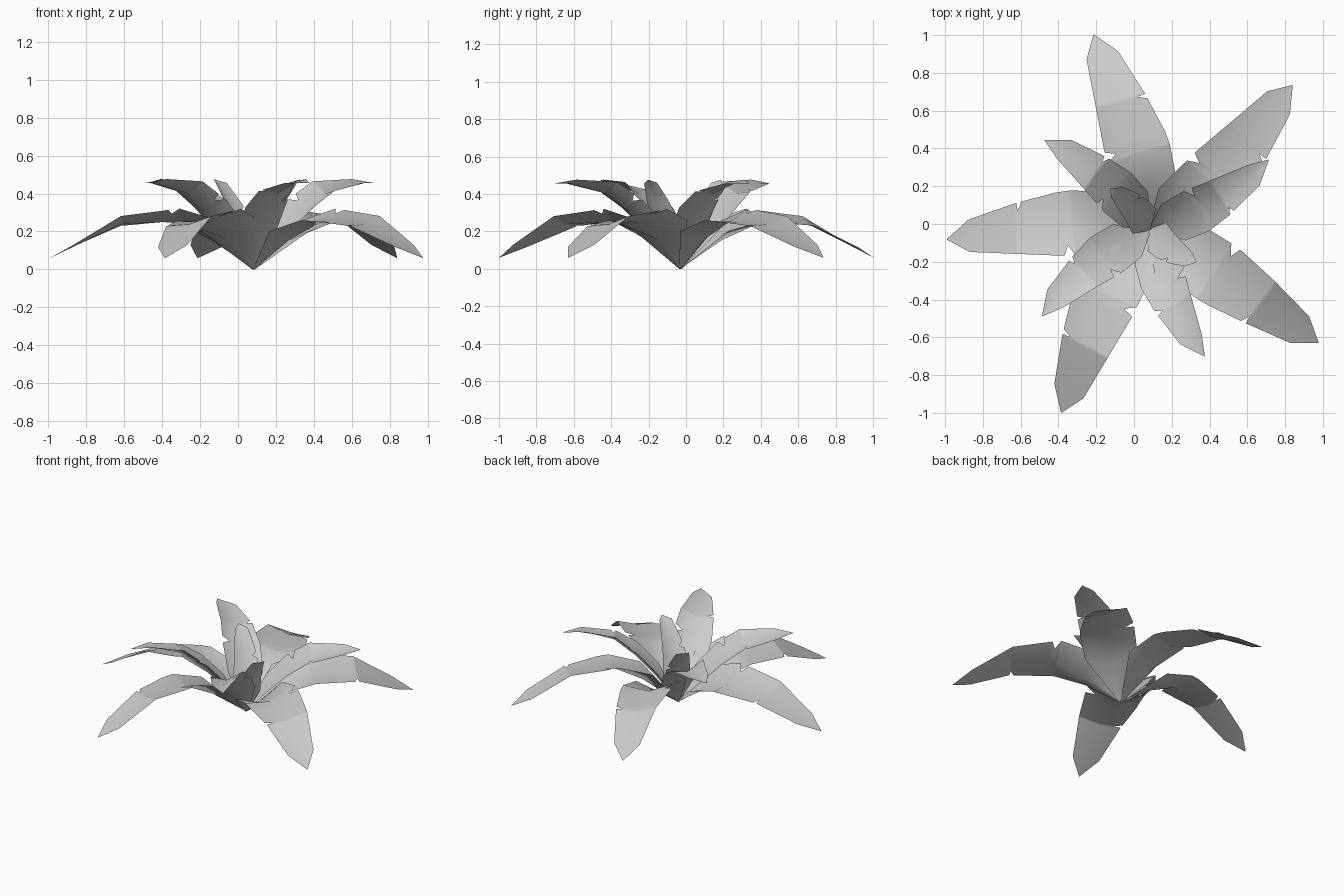
import bpy, math

if "Cube" in bpy.data.objects:
    bpy.data.objects.remove(bpy.data.objects["Cube"])

BASE = (0.083, -0.03)   # common root of the rosette

# station: distance, rib height, half width, left lift, right lift, sideways bend
BIG = [(0, 0, .008, 0, 0, 0), (.22, .155, .165, .12, .055, .045), (.41, .245, .172, .08, .015, .055),
       (.48, .25, .168, .06, .005, .053), (.70, .238, .135, .045, -.01, .04),
       (.955, .118, .086, .012, 0, .013), (1.075, .06, .002, 0, 0, 0)]
MEDIUM = [(0, 0, .008, 0, 0, 0), (.15, .17, .115, .08, .04, .03), (.28, .30, .125, .085, .035, .04),
          (.41, .40, .105, .07, .015, .042), (.62, .455, .063, .022, 0, .03), (.73, .457, .002, 0, 0, 0)]
SMALL = [(0, 0, .008, 0, 0, 0), (.07, .13, .09, .05, .03, .01), (.135, .25, .08, .05, .03, .02),
         (.20, .35, .065, .04, .02, .02), (.265, .45, .042, .015, .01, .012), (.30, .475, .002, 0, 0, 0)]


def with_slope(stations):
    """Append the rib's slope angle to every station."""
    out = []
    for i, st in enumerate(stations):
        a, b = stations[max(i - 1, 0)], stations[min(i + 1, len(stations) - 1)]
        out.append(st + (math.atan2(b[1] - a[1], b[0] - a[0]),))
    return out


def sample(stations, s):
    for a, b in zip(stations, stations[1:]):
        if s <= b[0] + 1e-6:
            t = (s - a[0]) / (b[0] - a[0])
            return [p + (q - p) * t for p, q in zip(a, b)]


def leaf(name, stations, angle, notches, bend=1.0):
    """Folded strip: left edge, midrib, right edge, with torn notches."""
    stations = with_slope(stations)
    ux, uy = math.cos(math.radians(angle)), math.sin(math.radians(angle))
    dist = {st[0] for st in stations}
    for side, s, depth in notches:
        dist |= {s - depth * .5, s, s + depth * .35}
    verts, faces = [], []
    for i, s in enumerate(sorted(dist)):
        _, z, hw, left, right, off, slope = sample(stations, s)
        for side, lift in ((-1, left), (0, 0), (1, right)):
            cut = sum(d for sd, c, d in notches if sd == side and abs(c - s) < 1e-6)
            w = side * (hw - cut)
            up = lift * abs(w) / hw
            # edges fold up, leaning back towards the root
            d, h = s - .5 * up * math.sin(slope), z + up * math.cos(slope)
            w += off * bend
            verts.append((BASE[0] + ux * d + uy * w, BASE[1] + uy * d - ux * w, h))
        if i:
            a, b = 3 * i - 3, 3 * i
            for k in (0, 1):
                faces.append((a + k, a + k + 1, b + k + 1, b + k))
    me = bpy.data.meshes.new(name)
    me.from_pydata(verts, [], faces)
    me.polygons.foreach_set("use_smooth", [True] * len(me.polygons))
    me.update()
    bpy.context.collection.objects.link(bpy.data.objects.new(name, me))


# outer drooping leaves
for i, (ang, bend) in enumerate([(106, 1), (45.3, 1), (-33.8, -.15), (244.2, 1), (182.7, 1)]):
    leaf(f"outer_leaf_{i + 1}", BIG, ang, [(-1, .44, .055), (1, .695, .045)], bend)

# middle arching leaves
for i, ang in enumerate([139.5, 30.4, -66.6, 218.8]):
    leaf(f"middle_leaf_{i + 1}", MEDIUM, ang, [(-1, .31, .045), (1, .425, .035)])

# upright inner leaves
for i, ang in enumerate([134, -35]):
    leaf(f"inner_leaf_{i + 1}", SMALL, ang, [(1, .17, .025)])
